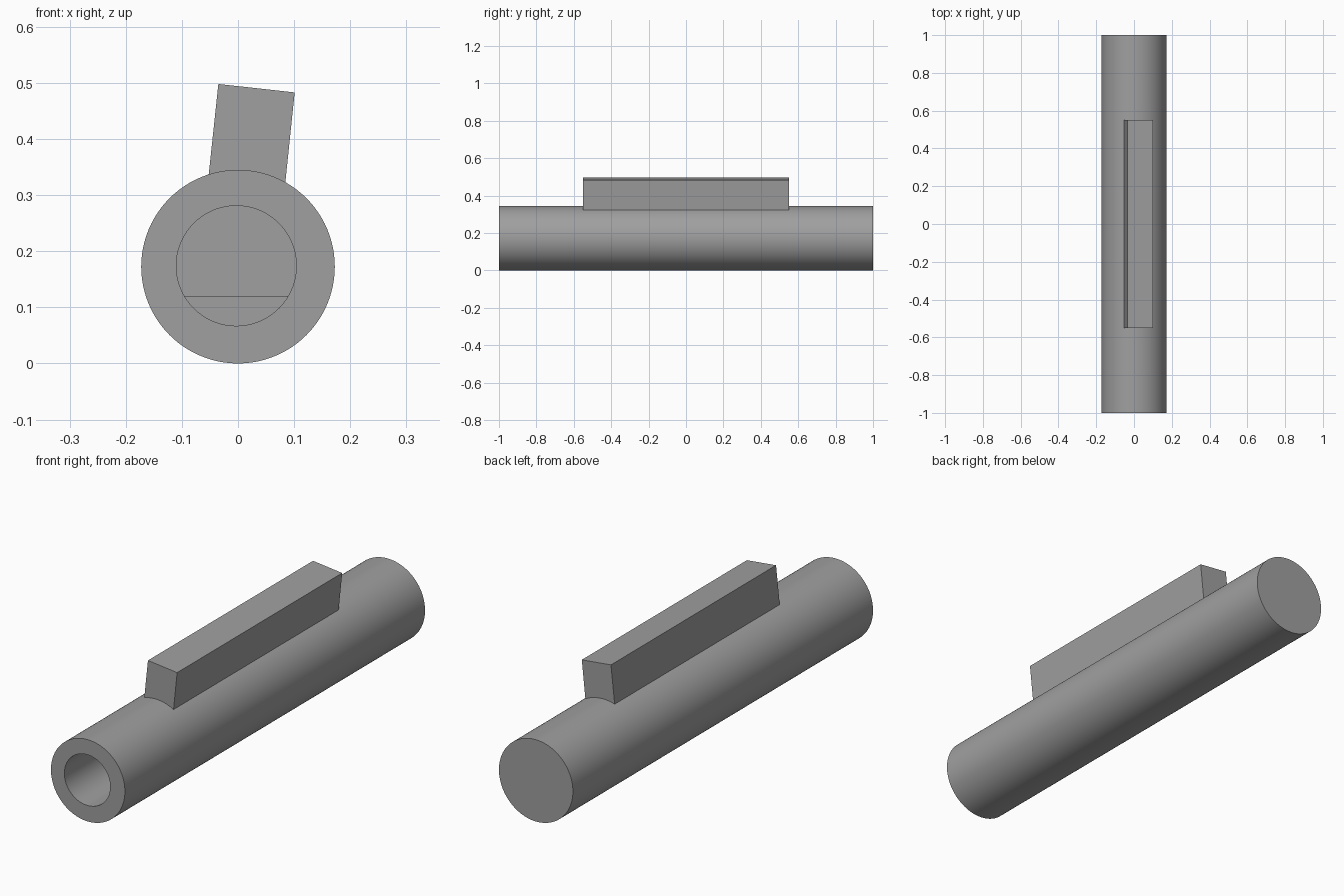
import bpy, bmesh, math

if "Cube" in bpy.data.objects:
    bpy.data.objects.remove(bpy.data.objects["Cube"])

grey = bpy.data.materials.new("grey")
grey.diffuse_color = (0.35, 0.35, 0.35, 1)
grey.use_nodes = True
grey.node_tree.nodes["Principled BSDF"].inputs["Base Color"].default_value = grey.diffuse_color


def prism(name, profile, y0, y1):
    """Extrude an (x, z) outline along y."""
    bm = bmesh.new()
    front = bm.faces.new([bm.verts.new((x, y0, z)) for x, z in profile])
    ext = bmesh.ops.extrude_face_region(bm, geom=[front], use_keep_orig=True)
    for v in ext["geom"]:
        if isinstance(v, bmesh.types.BMVert):
            v.co.y = y1
    bmesh.ops.recalc_face_normals(bm, faces=bm.faces)
    mesh = bpy.data.meshes.new(name)
    bm.to_mesh(mesh)
    bm.free()
    mesh.materials.append(grey)
    ob = bpy.data.objects.new(name, mesh)
    bpy.context.collection.objects.link(ob)
    return ob


def arc(cx, cz, r, a0, a1, n, closed=False):
    steps = n if closed else n + 1
    angles = [a0 + (a1 - a0) * i / n for i in range(steps)]
    return [(cx + r * math.cos(a), cz + r * math.sin(a)) for a in angles]


def combine(target, tool, operation):
    mod = target.modifiers.new(operation.lower(), 'BOOLEAN')
    mod.operation = operation
    mod.solver = 'EXACT'
    mod.object = tool
    bpy.context.view_layer.objects.active = target
    bpy.ops.object.modifier_apply(modifier=mod.name)
    bpy.data.objects.remove(tool)


R, BORE = 0.1725, 0.107
BX, BZ = -0.003, 0.174
STEP, END = -0.5, 0.0

# round shaft, closed at the back
shaft = prism("shaft", arc(0, R, R, 0, 2 * math.pi, 96, True), -1, 1)

# tilted rib along the top, sunk slightly into the shaft
rib = prism("rib", [(-0.0545, 0.315), (0.082, 0.300), (0.101, 0.483), (-0.035, 0.498)],
            -0.55, 0.55)
combine(shaft, rib, 'UNION')

# blind bore from the front
bore = prism("bore_cutter", arc(BX, BZ, BORE, 0, 2 * math.pi, 72, True), -1.1, END)
combine(shaft, bore, 'DIFFERENCE')

# flat that turns the inner part of the bore into a D shape
r = BORE + 0.01
dip = math.asin((BZ - 0.12) / r)
flat = prism("bore_flat", arc(BX, BZ, r, math.pi + dip, 2 * math.pi - dip, 24), STEP, END + 0.02)
combine(shaft, flat, 'UNION')

bpy.ops.object.select_all(action='DESELECT')
shaft.select_set(True)
bpy.context.view_layer.objects.active = shaft
bpy.ops.object.shade_smooth_by_angle(angle=math.radians(25))
